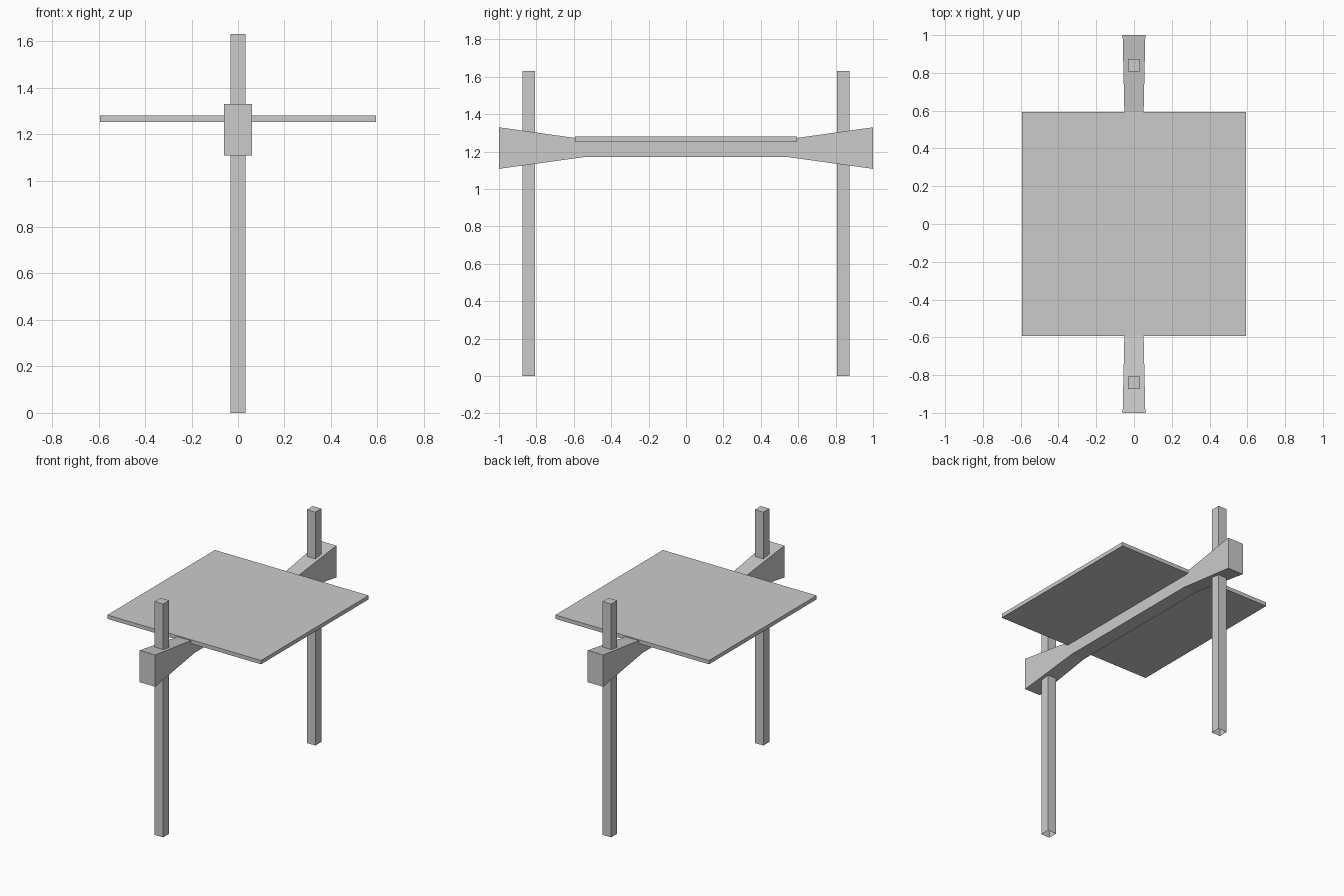
import bpy, bmesh

if "Cube" in bpy.data.objects:
    bpy.data.objects.remove(bpy.data.objects["Cube"])


def finish(name, bm):
    bmesh.ops.recalc_face_normals(bm, faces=bm.faces)
    me = bpy.data.meshes.new(name)
    bm.to_mesh(me)
    bm.free()
    ob = bpy.data.objects.new(name, me)
    bpy.context.collection.objects.link(ob)


def box(name, size, centre, open_bottom=False):
    bm = bmesh.new()
    bmesh.ops.create_cube(bm, size=1)
    bmesh.ops.scale(bm, vec=size, verts=bm.verts)
    bmesh.ops.translate(bm, vec=centre, verts=bm.verts)
    if open_bottom:
        low = [f for f in bm.faces if f.normal.z < -0.5]
        bmesh.ops.delete(bm, geom=low, context='FACES_ONLY')
    finish(name, bm)


def loft(name, sections):
    # rectangular sections along y: (y, half width, bottom z, top z)
    bm = bmesh.new()
    rings = [[bm.verts.new(p) for p in ((-w, y, lo), (w, y, lo), (w, y, hi), (-w, y, hi))]
             for y, w, lo, hi in sections]
    for a, b in zip(rings, rings[1:]):
        for i in range(4):
            j = (i + 1) % 4
            bm.faces.new((a[i], a[j], b[j], b[i]))
    bm.faces.new(rings[0])
    bm.faces.new(rings[-1])
    finish(name, bm)


# Upright posts passing through the beam, open at the foot
for name, y in (("front_post", -0.84), ("back_post", 0.84)):
    box(name, (0.066, 0.066, 1.63), (0, y, 0.815), open_bottom=True)

# Cross beam flaring towards both ends
end, mid = (0.06, 1.108, 1.33), (0.05, 1.17, 1.267)
loft("cross_beam", [(-1, *end), (-0.55, *mid), (0.55, *mid), (1, *end)])

# Square flat panel resting on the beam
box("panel", (1.188, 1.188, 0.027), (0, 0, 1.266))
